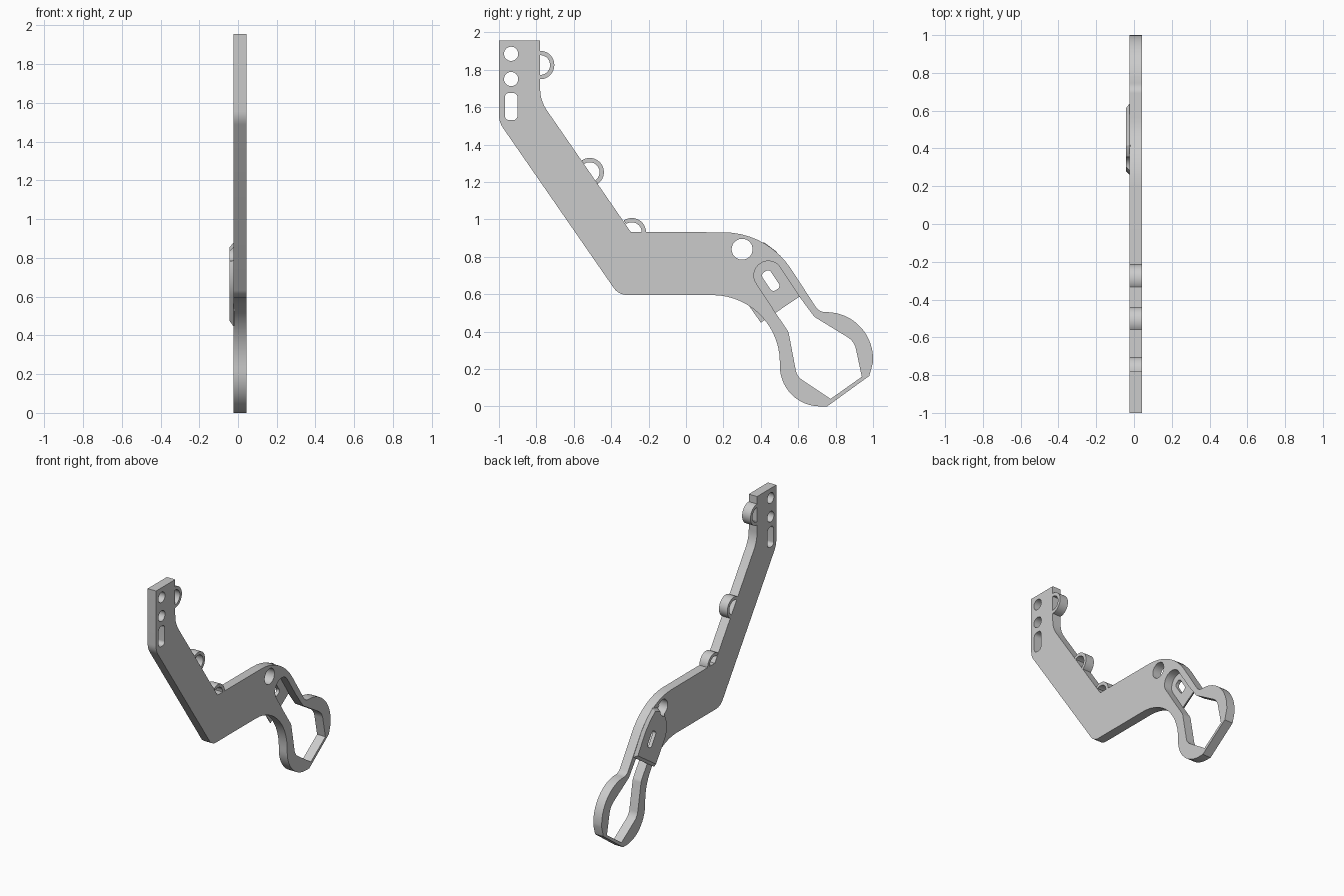
import bpy, bmesh, math
from mathutils import Vector

if "Cube" in bpy.data.objects:
    bpy.data.objects.remove(bpy.data.objects["Cube"], do_unlink=True)

grey = bpy.data.materials.new("plain_grey")
grey.use_nodes = True
colour = (0.6, 0.6, 0.6, 1)
grey.diffuse_color = colour
grey.node_tree.nodes["Principled BSDF"].inputs["Base Color"].default_value = colour

BACK, FRONT = -0.024, 0.043   # plate faces along x
TILT = math.radians(33.5)     # lean of the strap pocket


def rounded(corners):
    """Turn (y, z, radius) corners into a filleted outline."""
    out = []
    for i, (y, z, r) in enumerate(corners):
        p = Vector((y, z))
        if r == 0:
            out.append(p)
            continue
        a = (Vector(corners[i - 1][:2]) - p).normalized()
        b = (Vector(corners[(i + 1) % len(corners)][:2]) - p).normalized()
        half = a.angle(b) / 2
        centre = p + (a + b).normalized() * r / math.sin(half)
        start = p + a * r / math.tan(half) - centre
        end = p + b * r / math.tan(half) - centre
        sweep = start.angle(end)
        steps = max(3, int(math.degrees(sweep) / 6))
        for k in range(steps + 1):
            t = k / steps
            d = (start * math.sin((1 - t) * sweep) + end * math.sin(t * sweep)) / math.sin(sweep)
            out.append(centre + d)
    return out


def arc(centre, r, a, b, steps=24):
    angles = [math.radians(a + (b - a) * k / steps) for k in range(steps + 1)]
    return [Vector((centre[0] + r * math.cos(t), centre[1] + r * math.sin(t))) for t in angles]


def circle(centre, r):
    return arc(centre, r, 0, 360, 32)[:-1]


def slot(centre, half_w, half_h, r, tilt=0.0):
    c, s = math.cos(tilt), math.sin(tilt)
    pts = []
    for sy, sz in ((-1, -1), (1, -1), (1, 1), (-1, 1)):
        y, z = sy * half_w, sz * half_h
        pts.append((centre[0] + y * c - z * s, centre[1] + y * s + z * c, r))
    return rounded(pts)


def prism(name, outline, x0, x1, chamfer=0.0):
    """Extrude a side outline from x1 to x0, optionally chamfering the x0 end."""
    bm = bmesh.new()
    face = bm.faces.new([bm.verts.new((x1, p.x, p.y)) for p in outline])
    ext = bmesh.ops.extrude_face_region(bm, geom=[face])["geom"]
    for v in ext:
        if isinstance(v, bmesh.types.BMVert):
            v.co.x = x0
    bmesh.ops.recalc_face_normals(bm, faces=bm.faces)
    if chamfer:
        cap = [f for f in bm.faces if all(abs(v.co.x - x0) < 1e-6 for v in f.verts)]
        bmesh.ops.inset_region(bm, faces=cap, thickness=chamfer, use_even_offset=True)
        for f in cap:
            for v in f.verts:
                v.co.x = x0 - chamfer
    me = bpy.data.meshes.new(name)
    bm.to_mesh(me)
    bm.free()
    ob = bpy.data.objects.new(name, me)
    bpy.context.collection.objects.link(ob)
    me.materials.append(grey)
    return ob


def activate(ob):
    bpy.ops.object.select_all(action="DESELECT")
    ob.select_set(True)
    bpy.context.view_layer.objects.active = ob


def cut(ob, outlines):
    for outline in outlines:
        cutter = prism("cutter", outline, -0.2, 0.2)
        cutter.hide_render = True
        mod = ob.modifiers.new("cut", "BOOLEAN")
        mod.operation, mod.solver, mod.object = "DIFFERENCE", "EXACT", cutter
        activate(ob)
        bpy.ops.object.modifier_apply(modifier=mod.name)
        bpy.data.objects.remove(cutter, do_unlink=True)


def smooth(ob):
    activate(ob)
    bpy.ops.object.shade_smooth_by_angle(angle=math.radians(25))


# Main bent arm, with the open clamp at its lower end
arm = prism("arm_plate", rounded([
    (-1, 1.955, 0), (-.78, 1.955, 0), (-.78, 1.635, .2), (-.295, .932, 0),
    (.434, .93, .43), (.712, .504, .06), (1, .504, .25), (1, .235, 0),
    (.98, .163, 0), (.755, 0, 0), (.735, 0, 0), (.503, 0, .215),
    (.5, .595, .36), (-.36, .595, .09), (-1, 1.52, .12)]), BACK, FRONT)

# Clamp opening running up into the rounded pocket
opening = rounded([
    (.479, .5, 0), (.548, .398, .05), (.593, .16, .08), (.773, .04, 0),
    (.94, .158, 0), (.9, .348, .1), (.687, .478, .03), (.607, .585, 0),
    (.462, .806, .076), (.334, .722, .076)])
pivot_hole = circle((.3, .84), .056)
cut(arm, [circle((-.935, 1.885), .038), circle((-.935, 1.75), .038),
          slot((-.935, 1.603), .034, .073, .025), pivot_hole, opening])
smooth(arm)

# Raised pad on the back that forms the pocket floor
pad_outline = arc((.44, .70), .178, 214, 97) + [
    Vector(p) for p in ((.48, .83), (.545, .757), (.638, .607), (.4, .448))]
pad = prism("pocket_floor", pad_outline, BACK, BACK + .006, chamfer=.019)
cut(pad, [slot((.453, .672), .027, .057, .02, TILT), pivot_hole])
smooth(pad)

# Cable loops along the inner edge
for name, centre, a, b in (("upper_loop", (-.78, 1.825), 90, -90),
                           ("middle_loop", (-.515, 1.252), 124.6, -55.4),
                           ("lower_loop", (-.29, .931), 124.6, 0)):
    loop = prism(name, arc(centre, .076, a, b) + arc(centre, .053, b, a), BACK, FRONT)
    smooth(loop)
